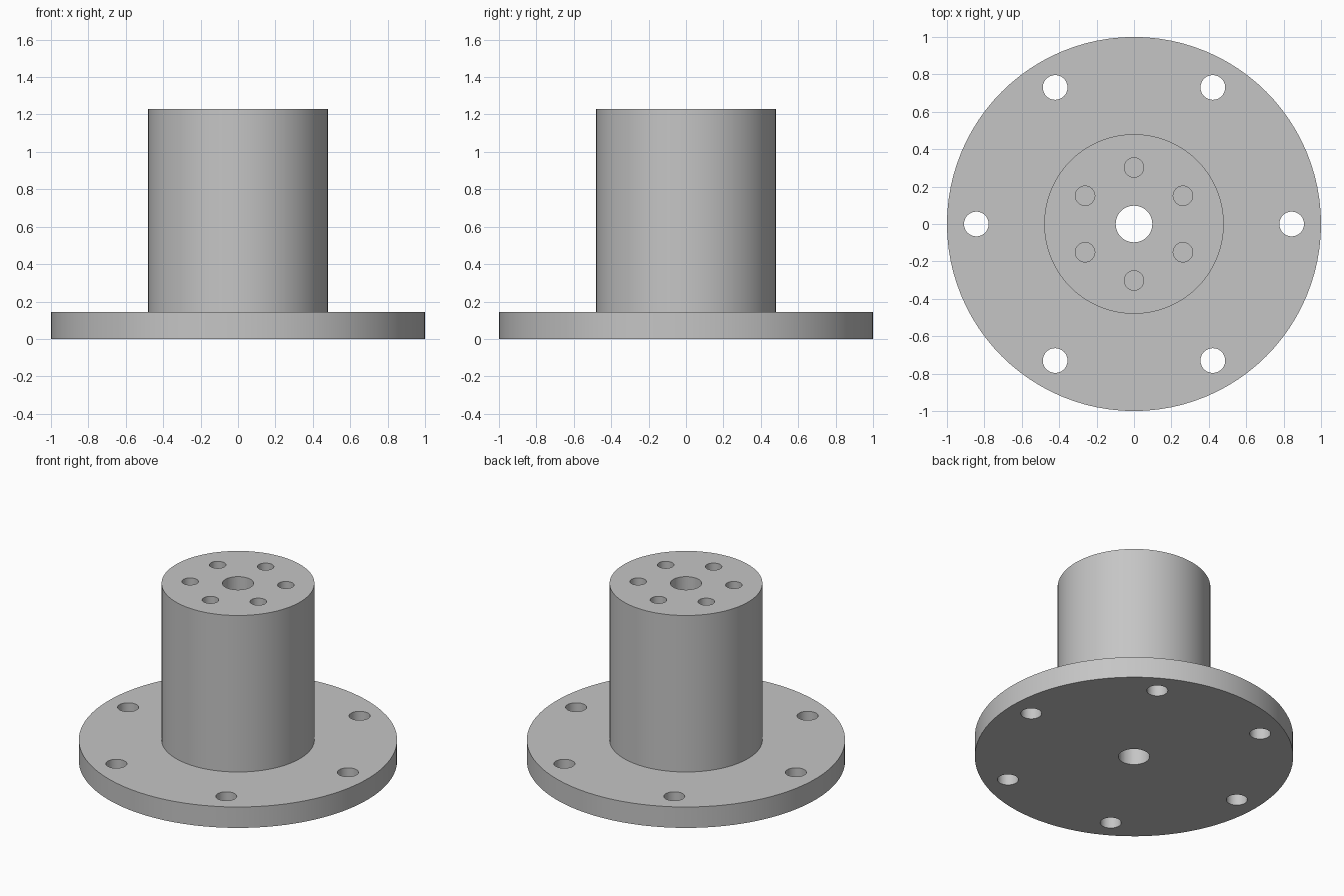
import bpy
import bmesh
from math import cos, sin, pi, radians
from mathutils import Matrix, Vector

if "Cube" in bpy.data.objects:
    bpy.data.objects.remove(bpy.data.objects["Cube"], do_unlink=True)

FLANGE_R, FLANGE_H = 1.0, 0.145
HUB_R, TOP = 0.48, 1.23
BORE_R = 0.098
BOLT_R, BOLT_CIRCLE = 0.066, 0.843
TAP_R, TAP_CIRCLE, TAP_DEPTH = 0.052, 0.302, 0.3
OVER = 0.1

steel = bpy.data.materials.new("grey steel")
color = (0.56, 0.56, 0.56, 1)
steel.use_nodes = True
steel.diffuse_color = color
steel.node_tree.nodes["Principled BSDF"].inputs["Base Color"].default_value = color


def new_object(name, bm):
    bmesh.ops.recalc_face_normals(bm, faces=bm.faces)
    mesh = bpy.data.meshes.new(name)
    bm.to_mesh(mesh)
    bm.free()
    mesh.materials.append(steel)
    obj = bpy.data.objects.new(name, mesh)
    bpy.context.collection.objects.link(obj)
    return obj


def add_drill(bm, x, y, radius, bottom, top):
    bmesh.ops.create_cone(
        bm, cap_ends=True, segments=48, radius1=radius, radius2=radius,
        depth=top - bottom,
        matrix=Matrix.Translation((x, y, (top + bottom) / 2)))


def add_drill_ring(bm, circle, start, radius, bottom, top):
    for i in range(6):
        a = start + i * pi / 3
        add_drill(bm, circle * cos(a), circle * sin(a), radius, bottom, top)


# Flange and hub turned from one stepped profile
bm = bmesh.new()
profile = [(0, 0), (FLANGE_R, 0), (FLANGE_R, FLANGE_H),
           (HUB_R, FLANGE_H), (HUB_R, TOP), (0, TOP)]
verts = [bm.verts.new((r, 0, z)) for r, z in profile]
edges = [bm.edges.new(pair) for pair in zip(verts, verts[1:])]
bmesh.ops.spin(bm, geom=verts + edges, cent=Vector(), axis=(0, 0, 1),
               angle=2 * pi, steps=96)
bmesh.ops.remove_doubles(bm, verts=bm.verts, dist=0.0001)
body = new_object("flanged_hub", bm)

# Centre bore, flange bolt holes and blind holes in the hub top
bm = bmesh.new()
add_drill(bm, 0, 0, BORE_R, -OVER, TOP + OVER)
add_drill_ring(bm, BOLT_CIRCLE, 0, BOLT_R, -OVER, FLANGE_H + OVER)
add_drill_ring(bm, TAP_CIRCLE, pi / 6, TAP_R, TOP - TAP_DEPTH, TOP + OVER)
drills = new_object("hole_cutter", bm)
drills.hide_render = True

cut = body.modifiers.new("holes", 'BOOLEAN')
cut.operation = 'DIFFERENCE'
cut.solver = 'EXACT'
cut.object = drills

# Apply the cut, drop the cutter and shade with sharp rims
bpy.ops.object.select_all(action='DESELECT')
body.select_set(True)
bpy.context.view_layer.objects.active = body
bpy.ops.object.modifier_apply(modifier=cut.name)
bpy.data.objects.remove(drills, do_unlink=True)
bpy.ops.object.shade_smooth_by_angle(angle=radians(30))
